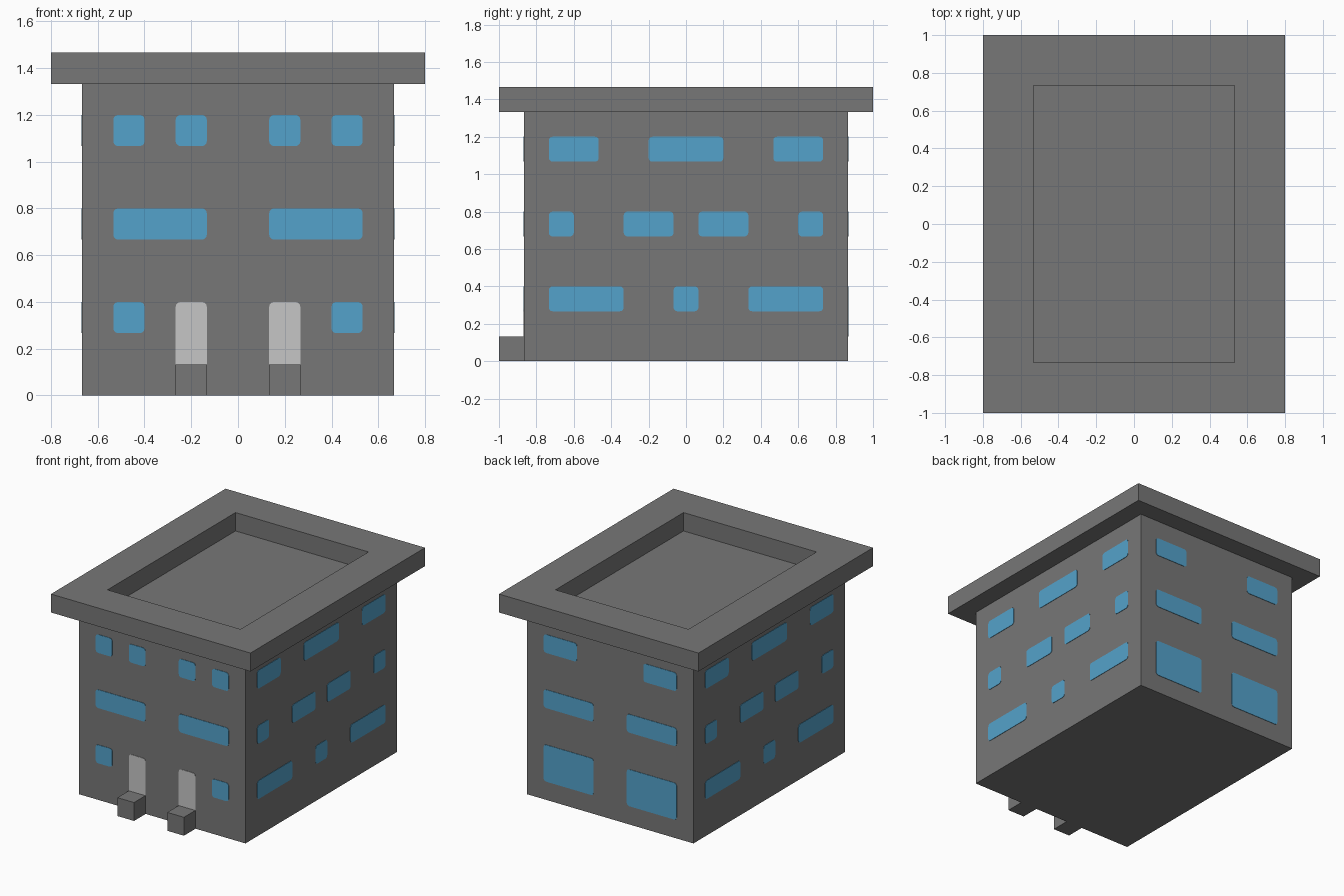
import bpy
import bmesh
import math
from mathutils import Matrix, Vector

if "Cube" in bpy.data.objects:
    bpy.data.objects.remove(bpy.data.objects["Cube"])

U = 2 / 15                                   # building module
HALF_X, HALF_Y, WALL_TOP = 5 * U, 6.5 * U, 10 * U
PLATE = 0.003                                # pane thickness


def material(name, rgb):
    mat = bpy.data.materials.new(name)
    mat.use_nodes = True
    mat.diffuse_color = (*rgb, 1)
    bsdf = mat.node_tree.nodes["Principled BSDF"]
    bsdf.inputs["Base Color"].default_value = (*rgb, 1)
    bsdf.inputs["Roughness"].default_value = 0.9
    return mat


GREY = material("concrete grey", (0.185, 0.185, 0.185))
BLUE = material("window blue", (0.088, 0.362, 0.595))
LIGHT = material("door light grey", (0.565, 0.565, 0.565))


def finish(name, bm, mat):
    bmesh.ops.recalc_face_normals(bm, faces=bm.faces)
    mesh = bpy.data.meshes.new(name)
    bm.to_mesh(mesh)
    bm.free()
    mesh.materials.append(mat)
    obj = bpy.data.objects.new(name, mesh)
    bpy.context.collection.objects.link(obj)
    return obj


def box(name, lo, hi, mat):
    lo, hi = Vector(lo), Vector(hi)
    bm = bmesh.new()
    bmesh.ops.create_cube(bm, size=1)
    bmesh.ops.scale(bm, vec=hi - lo, verts=bm.verts)
    bmesh.ops.translate(bm, vec=(lo + hi) / 2, verts=bm.verts)
    return finish(name, bm, mat)


def outline(u0, u1, z0, z1, r=0.02, square_base=False, steps=3):
    """Rectangle outline with rounded corners."""
    pts = []
    for k, (u, z, su, sz) in enumerate([(u1, z1, -1, -1), (u0, z1, 1, -1),
                                        (u0, z0, 1, 1), (u1, z0, -1, 1)]):
        if square_base and k > 1:
            pts.append((u, z))
            continue
        for i in range(steps + 1):
            a = math.pi / 2 * (k + i / steps)
            pts.append((u + su * r + r * math.cos(a), z + sz * r + r * math.sin(a)))
    return pts


def panels(name, rects, angle, distance, mat, square_base=False):
    """Thin panes on one wall; rects are (u0, u1, z0, z1) in modules."""
    bm = bmesh.new()
    for rect in rects:
        pts = outline(*(v * U for v in rect), square_base=square_base)
        face = bm.faces.new([bm.verts.new((u, -distance, z)) for u, z in pts])
        ext = bmesh.ops.extrude_face_region(bm, geom=[face])
        moved = [g for g in ext["geom"] if isinstance(g, bmesh.types.BMVert)]
        bmesh.ops.translate(bm, vec=(0, -PLATE, 0), verts=moved)
    bmesh.ops.transform(bm, matrix=Matrix.Rotation(angle, 4, "Z"), verts=bm.verts)
    return finish(name, bm, mat)


def mirrored(rects):
    return rects + [(-b, -a, c, d) for a, b, c, d in rects]


# Main block; its top is also the sunken roof floor
box("building_body", (-HALF_X, -HALF_Y, 0), (HALF_X, HALF_Y, WALL_TOP), GREY)

# Overhanging roof rim around the sunken roof
bm = bmesh.new()
loops = []
for hx, hy, z in [(6, 7.5, 10), (6, 7.5, 11), (4, 5.5, 11), (4, 5.5, 10)]:
    loops.append([bm.verts.new((sx * hx * U, sy * hy * U, z * U))
                  for sx, sy in [(-1, -1), (1, -1), (1, 1), (-1, 1)]])
for a, b in zip(loops, loops[1:] + loops[:1]):
    for i in range(4):
        j = (i + 1) % 4
        bm.faces.new((a[i], a[j], b[j], b[i]))
finish("roof_rim", bm, GREY)

# Entrance steps
for side, s in (("left", 1), ("right", -1)):
    xs = sorted((s * U, s * 2 * U))
    box(side + "_entrance_step", (xs[0], -7.5 * U, 0), (xs[1], -HALF_Y, U), GREY)

# Front doors and windows
panels("front_doors", mirrored([(1, 2, 1, 3)]), 0, HALF_Y, LIGHT, square_base=True)
panels("front_windows", mirrored([(3, 4, 2, 3), (1, 4, 5, 6), (1, 2, 8, 9), (3, 4, 8, 9)]),
       0, HALF_Y, BLUE)

# Back windows, tall on the ground floor
panels("back_windows", mirrored([(1, 4, 1, 3), (1, 4, 5, 6), (2, 4, 8, 9)]),
       math.pi, HALF_Y, BLUE)

# Side windows
side_rects = mirrored([(2.5, 5.5, 2, 3), (0.5, 2.5, 5, 6), (4.5, 5.5, 5, 6), (3.5, 5.5, 8, 9)])
side_rects += [(-0.5, 0.5, 2, 3), (-1.5, 1.5, 8, 9)]
panels("left_side_windows", side_rects, math.pi / 2, HALF_X, BLUE)
panels("right_side_windows", side_rects, -math.pi / 2, HALF_X, BLUE)
